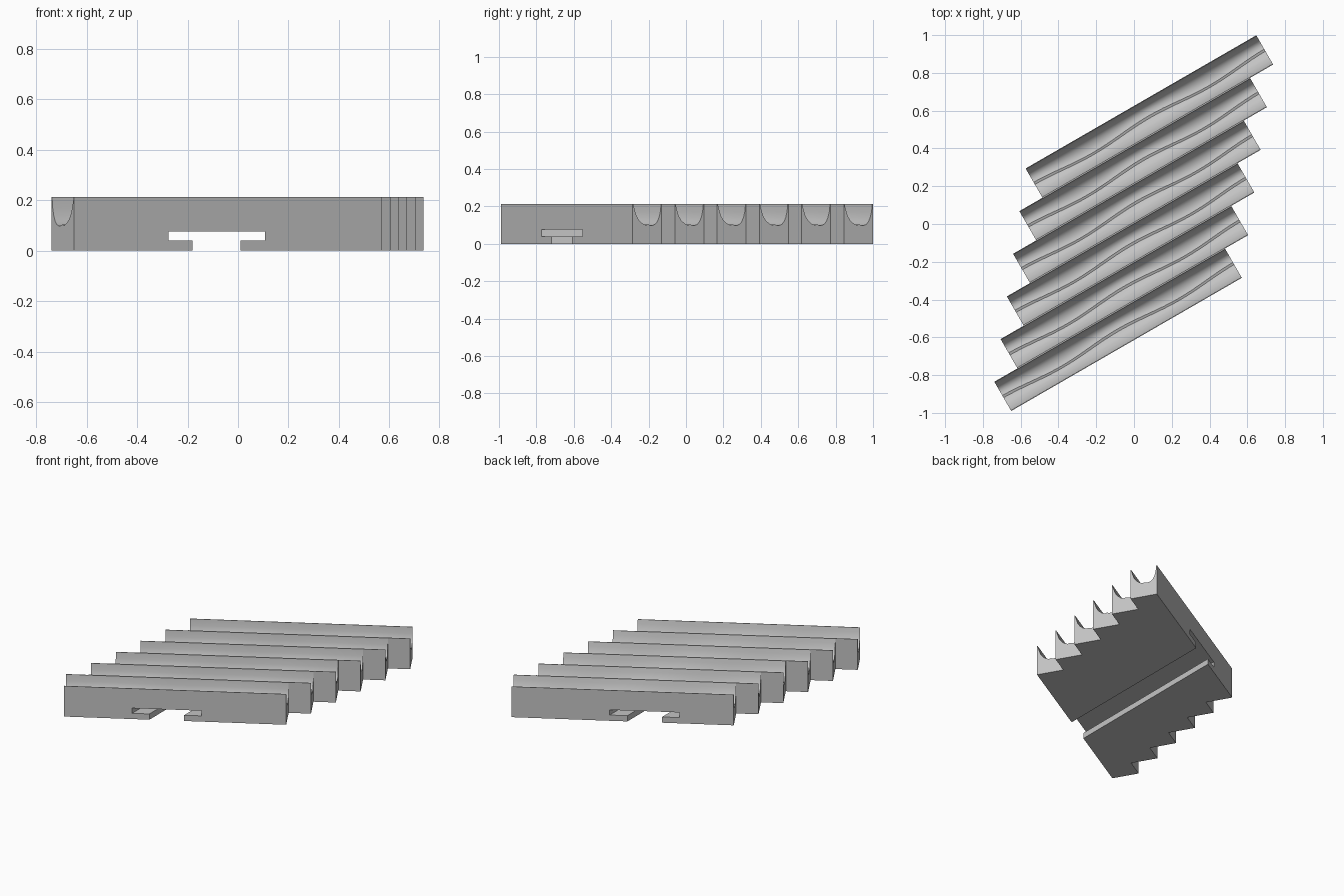
import bpy, bmesh, math
from mathutils import Vector

if "Cube" in bpy.data.objects:
    bpy.data.objects.remove(bpy.data.objects["Cube"])

HEIGHT, LENGTH, WIDTH, BARS = 0.213, 1.41, 0.179, 6
ALONG = Vector((math.cos(math.pi / 6), 0.5, 0))
ACROSS = Vector((-0.5, math.cos(math.pi / 6), 0))
UP = Vector((0, 0, 1))
START = Vector((-0.65, -0.99, 0))
SLIP = 0.1416          # each bar slides this far along its neighbour

grey = bpy.data.materials.new("grey plastic")
grey.diffuse_color = (0.55, 0.55, 0.55, 1)
grey.use_nodes = True
grey.node_tree.nodes["Principled BSDF"].inputs["Base Color"].default_value = grey.diffuse_color


def loft(name, rings):
    """Solid joining matching closed rings of points."""
    bm = bmesh.new()
    rows = [[bm.verts.new(p) for p in ring] for ring in rings]
    n = len(rows[0])
    for a, b in zip(rows, rows[1:]):
        for i in range(n):
            j = (i + 1) % n
            bm.faces.new((a[i], a[j], b[j], b[i]))
    bm.faces.new(rows[0])
    bm.faces.new(rows[-1])
    bmesh.ops.recalc_face_normals(bm, faces=bm.faces)
    mesh = bpy.data.meshes.new(name)
    bm.to_mesh(mesh)
    bm.free()
    mesh.materials.append(grey)
    ob = bpy.data.objects.new(name, mesh)
    bpy.context.collection.objects.link(ob)
    return ob


def cut(target, cutter):
    mod = target.modifiers.new(cutter.name, 'BOOLEAN')
    mod.operation, mod.solver, mod.object = 'DIFFERENCE', 'EXACT', cutter
    cutter.hide_render = True
    cutter.hide_set(True)


def spot(bar, u, v, z=0):
    return START + ALONG * (u + bar * SLIP) + ACROSS * (v + bar * WIDTH) + UP * z


# Stepped body: outline of the staggered bars, extruded upwards
left = [spot(k, 0, v) for k in range(BARS) for v in (0, WIDTH)]
right = [spot(k, LENGTH, v) for k in range(BARS) for v in (0, WIDTH)]
outline = right + left[::-1]
body = loft("ribbed_body", [outline, [p + UP * HEIGHT for p in outline]])

# Groove section: fraction of bar width, height; small ridge in the floor
SECTION = [(0.02, 0.213), (0.06, 0.185), (0.12, 0.15), (0.2, 0.125), (0.3, 0.108),
           (0.4, 0.1), (0.47, 0.104), (0.54, 0.099), (0.64, 0.099), (0.74, 0.104),
           (0.83, 0.118), (0.9, 0.14), (0.95, 0.17), (0.98, 0.213)]


def groove_ring(bar, t):
    # the hollow meanders gently from side to side along the bar
    sway = 0.06 * math.cos(4 * math.pi * t)
    pts = [spot(bar, -0.01 + t * (LENGTH + 0.02),
                WIDTH * (f + sway * math.sin(math.pi * f) ** 2), z) for f, z in SECTION]
    return pts + [pts[-1] + UP * 0.05, pts[0] + UP * 0.05]


for k in range(BARS):
    cut(body, loft(f"groove_cutter_{k + 1}", [groove_ring(k, i / 32) for i in range(33)]))

# T-shaped slot running front to back underneath
T_SLOT = [(-0.18, -0.05), (-0.18, 0.04), (-0.275, 0.04), (-0.275, 0.076),
          (0.107, 0.076), (0.107, 0.04), (0.01, 0.04), (0.01, -0.05)]
cut(body, loft("slot_cutter", [[Vector((x, y, z)) for x, z in T_SLOT] for y in (-1.2, 1.2)]))

# Apply the cuts, remove the cutters, smooth the hollows
bpy.context.view_layer.objects.active = body
body.select_set(True)
for mod in list(body.modifiers):
    bpy.ops.object.modifier_apply(modifier=mod.name)
for ob in [o for o in bpy.data.objects if o is not body]:
    bpy.data.objects.remove(ob)
bpy.ops.object.shade_smooth_by_angle(angle=math.radians(30))
